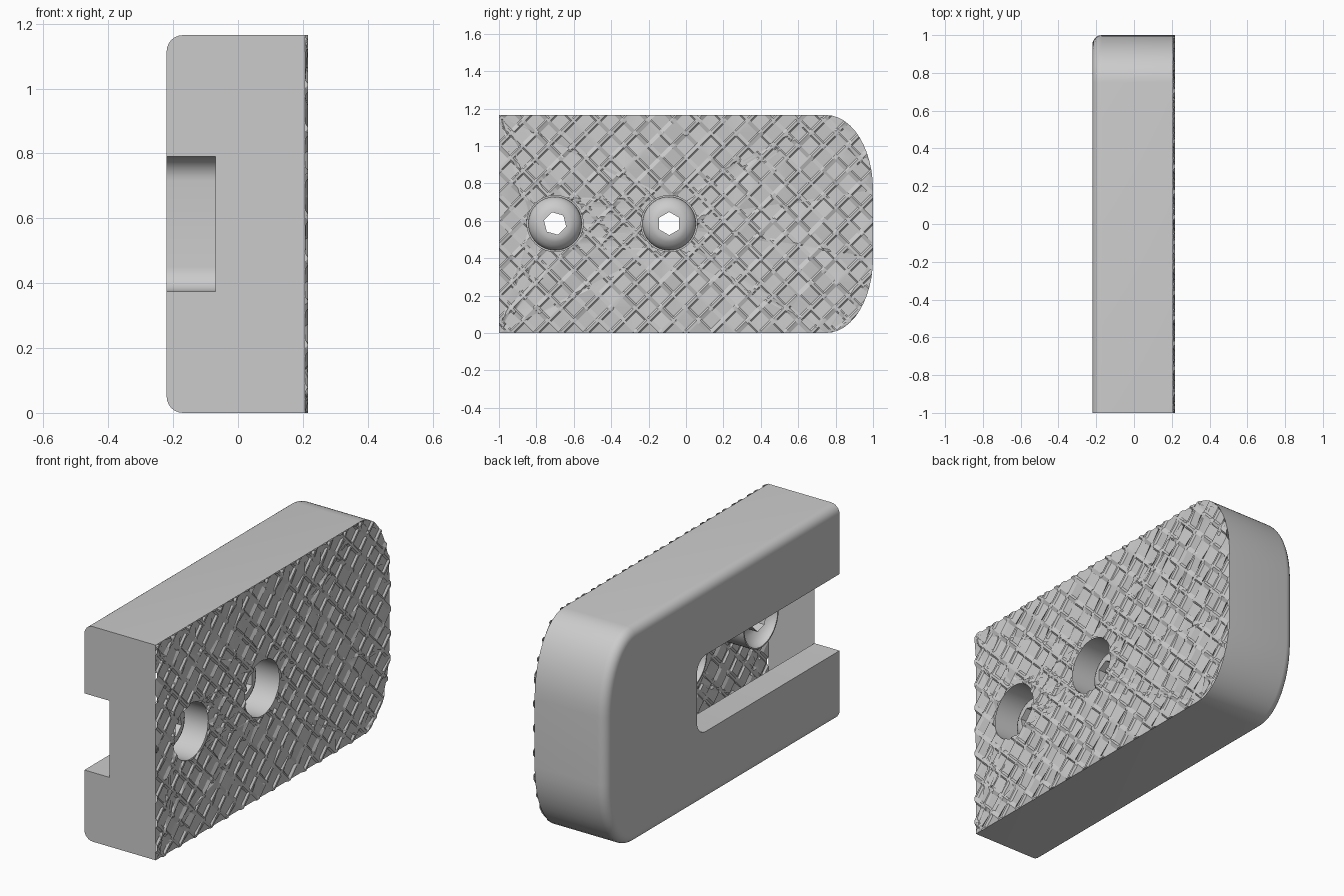
import bpy, bmesh, math
from mathutils import Vector

cube = bpy.data.objects.get("Cube")
if cube:
    bpy.data.objects.remove(cube, do_unlink=True)

H, FACE, BACK, FLOOR = 1.165, 0.207, -0.22, -0.07
ROUND, HOLE_R, MID_Z = 0.05, 0.15, 0.585
HOLES = [(-0.70, 0.25), (-0.09, 0.0)]      # y position, socket turn
SEG = 48

grey = bpy.data.materials.new("grey")
grey.use_nodes = True
colour = (0.6, 0.6, 0.6, 1)
grey.diffuse_color = colour
grey.node_tree.nodes["Principled BSDF"].inputs["Base Color"].default_value = colour


def finish(bm, name, angle=35):
    bmesh.ops.remove_doubles(bm, verts=bm.verts[:], dist=1e-5)
    mesh = bpy.data.meshes.new(name)
    bm.to_mesh(mesh)
    bm.free()
    ob = bpy.data.objects.new(name, mesh)
    bpy.context.collection.objects.link(ob)
    mesh.materials.append(grey)
    bpy.ops.object.select_all(action='DESELECT')
    ob.select_set(True)
    bpy.context.view_layer.objects.active = ob
    bpy.ops.object.shade_smooth_by_angle(angle=math.radians(angle))
    return ob


def corner(cy, cz, ry, rz, start, steps=12):
    """Quarter ellipse in the y-z plane."""
    angles = [start + math.pi / 2 * i / steps for i in range(steps + 1)]
    return [(cy + ry * math.cos(a), cz + rz * math.sin(a)) for a in angles]


def outline(t):
    """Side outline, open at the front, shrunk by t."""
    ry, rz = 0.25, 0.40
    return ([(-1, t)] + corner(1 - ry, rz, ry - t, rz - t, -math.pi / 2)
            + corner(1 - ry, H - rz, ry - t, rz - t, 0) + [(-1, H - t)])


def add_row(bm, x, path):
    return [bm.verts.new((x, y, z)) for y, z in path]


def bridge(bm, a, b, closed=False):
    n = len(a)
    for i in range(n if closed else n - 1):
        j = (i + 1) % n
        bm.faces.new((a[i], a[j], b[j], b[i]))


# Body shell: lofted sides with a rounded rear edge
bm = bmesh.new()
rows = [add_row(bm, FACE, outline(0))]
for i in range(7):
    a = math.pi / 2 * i / 6
    rows.append(add_row(bm, BACK + ROUND * (1 - math.sin(a)),
                        outline(ROUND * (1 - math.cos(a)))))
for a, b in zip(rows, rows[1:]):
    bridge(bm, a, b)

# Slot walls, open to the front and through the floor
r, end, low, high = 0.075, 0.22, 0.375, 0.79
slot = ([(-1, low)] + corner(end - r, low + r, r, r, -math.pi / 2, 8)
        + corner(end - r, high - r, r, r, 0, 8) + [(-1, high)])
rim, inner = add_row(bm, BACK, slot), add_row(bm, FLOOR, slot)
bridge(bm, rim, inner)

# Face around the slot, and the notched front end
bm.faces.new(rows[-1] + rim[::-1])
bm.faces.new([row[0] for row in rows] + [rim[0], inner[0], inner[-1], rim[-1]]
             + [row[-1] for row in rows[::-1]])
bmesh.ops.recalc_face_normals(bm, faces=bm.faces[:])
finish(bm, "body_shell")


# Grip panel: flat sheet with two round holes and crossed ridges
def circle(y, radius):
    return [(y + radius * math.cos(math.tau * i / SEG),
             MID_Z + radius * math.sin(math.tau * i / SEG)) for i in range(SEG)]


bm = bmesh.new()
for loop in [outline(0)] + [circle(y, HOLE_R) for y, turn in HOLES]:
    vs = add_row(bm, FACE, loop)
    for a, b in zip(vs, vs[1:] + vs[:1]):
        bm.edges.new((a, b))
bmesh.ops.triangle_fill(bm, edges=bm.edges[:], use_beauty=True, normal=(1, 0, 0))

PITCH, HALF, TOP, RISE = 0.0945, 0.015, 0.006, 0.009
DIRS = [Vector((0, 1, 1)).normalized(), Vector((0, 1, -1)).normalized()]
for d in DIRS:
    for k in range(-20, 21):
        for off in (-HALF, -TOP, TOP, HALF):
            bmesh.ops.bisect_plane(bm, geom=bm.verts[:] + bm.edges[:] + bm.faces[:],
                                   dist=1e-5, plane_co=d * (k * PITCH + off), plane_no=d)


def ridge(co):
    rise = 0
    for d in DIRS:
        s = co.dot(d) / PITCH
        gap = abs(s - round(s)) * PITCH
        rise = max(rise, min(1, max(0, (HALF - gap) / (HALF - TOP))))
    return rise * RISE


for v in bm.verts:
    v.co.x += ridge(v.co)
bmesh.ops.dissolve_limit(bm, angle_limit=0.01, verts=bm.verts[:], edges=bm.edges[:])
for f in bm.faces:
    if f.normal.x < 0:
        f.normal_flip()
finish(bm, "grip_panel", 10)


# Counterbores and domed screw heads with hexagonal sockets
def hexagon(y, radius, turn):
    pts = []
    for i in range(SEG):
        a = math.tau * i / SEG
        side = (a + math.pi / 6) % (math.pi / 3) - math.pi / 6
        rr = radius * math.cos(math.pi / 6) / math.cos(side)
        pts.append((y + rr * math.cos(a + turn), MID_Z + rr * math.sin(a + turn)))
    return pts


for number, (y, turn) in enumerate(HOLES, 1):
    bm = bmesh.new()
    bridge(bm, add_row(bm, FACE, circle(y, HOLE_R)),
           add_row(bm, 0.04, circle(y, HOLE_R)), True)
    bmesh.ops.reverse_faces(bm, faces=bm.faces[:])
    finish(bm, "counterbore_%d" % number)

    bm = bmesh.new()
    stack = [add_row(bm, 0.04, circle(y, HOLE_R))]
    for i in range(7):
        a = math.radians(56) * i / 6
        stack.append(add_row(bm, 0.04 + 0.085 * math.sin(a), circle(y, 0.143 * math.cos(a))))
    top = 0.04 + 0.085 * math.sin(a)
    stack.append(add_row(bm, top, hexagon(y, 0.062, turn)))
    stack.append(add_row(bm, 0.05, hexagon(y, 0.062, turn)))
    for a, b in zip(stack, stack[1:]):
        bridge(bm, a, b, True)
    finish(bm, "screw_head_%d" % number)
